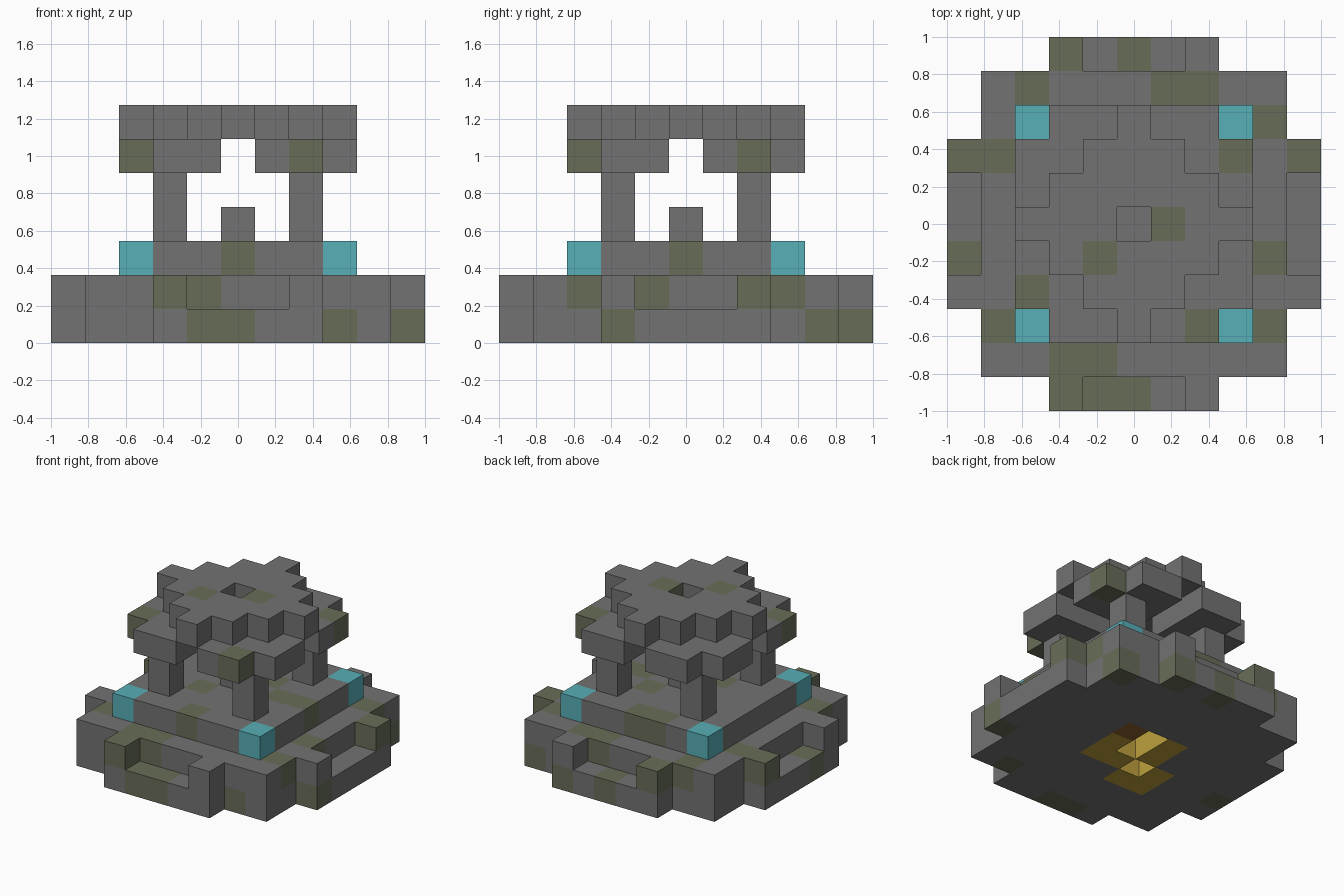
import bpy
import bmesh
from mathutils import Vector

old = bpy.data.objects.get("Cube")
if old:
    bpy.data.objects.remove(old, do_unlink=True)

UNIT = 2 / 11  # edge of one building block


def make_material(name, color):
    mat = bpy.data.materials.new(name)
    mat.use_nodes = True
    rgba = (*color, 1.0)
    mat.diffuse_color = rgba
    shader = mat.node_tree.nodes["Principled BSDF"]
    shader.inputs["Base Color"].default_value = rgba
    shader.inputs["Roughness"].default_value = 0.9
    return mat


MATERIALS = {
    "stone": make_material("stone grey", (0.17, 0.17, 0.17)),
    "moss": make_material("mossy stone", (0.137, 0.152, 0.097)),
    "crystal": make_material("crystal cyan", (0.095, 0.43, 0.475)),
    "gold": make_material("gold", (0.51, 0.35, 0.045)),
    "wood": make_material("brown wood", (0.27, 0.12, 0.025)),
}
SLOTS = list(MATERIALS)

# Mossy blocks on each level, as (x, y) block positions
MOSS = {
    0: [(-1, -5), (0, -5), (3, -4), (5, -2), (4, 4), (2, 5), (0, 5), (-5, -1)],
    1: [(-2, -5), (-2, -4), (-1, -4), (4, -3), (4, -1), (5, 2), (4, 3),
        (-2, 5), (-3, 4), (1, 4), (2, 4), (-5, 2), (-4, 2), (-4, -3)],
    2: [(0, -3), (3, 0), (2, 0), (-1, -1), (1, 1), (-1, 3), (0, 3)],
    5: [(-3, -2), (2, -3), (3, 2)],
    6: [(1, 0), (-1, -1)],
}

# Hidden treasure under the base: hollows with gold around them
HOLLOWS = [(0, 0), (0, 1), (-1, -1)]
GOLD = [(1, -1), (1, 0), (0, -1), (-1, 0), (-1, 1), (-1, -2), (-2, -2), (-2, -1)]
WOOD = [(1, 1)]


# Footprint rules; a and b are distances from the centre in blocks
def base_plan(a, b):
    return max(a, b) <= 4 or min(a, b) <= 2


def ledge_plan(a, b):
    return max(a, b) <= 4 or min(a, b) == 2


def plinth_plan(a, b):
    return max(a, b) <= 3 and a + b < 6


def lamp_plan(a, b):
    return a == b == 3


def pillar_plan(a, b):
    return a == b == 2


def post_plan(a, b):
    return a == b == 0


def eaves_plan(a, b):
    return max(a, b) <= 3 and min(a, b) >= 1 and a + b < 6


def roof_plan(a, b):
    return 1 <= a + b <= 3


PARTS = [
    ("base", base_plan, [0]),
    ("ledge", ledge_plan, [1]),
    ("plinth", plinth_plan, [2]),
    ("corner_crystals", lamp_plan, [2]),
    ("pillars", pillar_plan, [3, 4]),
    ("center_post", post_plan, [3]),
    ("eaves", eaves_plan, [5]),
    ("roof", roof_plan, [6]),
]


def block_material(part, cell):
    x, y, level = cell
    if part == "corner_crystals":
        return "crystal"
    if level == 0 and (x, y) in GOLD:
        return "gold"
    if level == 0 and (x, y) in WOOD:
        return "wood"
    return "moss" if (x, y) in MOSS.get(level, []) else "stone"


def collect_cells(plan, levels):
    span = range(-5, 6)
    return [(x, y, level) for level in levels for x in span for y in span
            if plan(abs(x), abs(y)) and not (level == 0 and (x, y) in HOLLOWS)]


def add_side(bm, center, normal, slot):
    # One square side of a block, wound to face outward
    u = Vector((normal.y, normal.z, normal.x))
    v = normal.cross(u)
    corners = [(-1, -1), (1, -1), (1, 1), (-1, 1)]
    mid = center + normal / 2
    verts = [bm.verts.new((mid + u * s / 2 + v * t / 2) * UNIT) for s, t in corners]
    bm.faces.new(verts).material_index = slot


cells_by_part = {name: collect_cells(plan, levels) for name, plan, levels in PARTS}
filled = {cell for cells in cells_by_part.values() for cell in cells}
DIRECTIONS = [Vector(d) * s for d in ((1, 0, 0), (0, 1, 0), (0, 0, 1)) for s in (1, -1)]

# Build each part from its exposed block sides
for name, cells in cells_by_part.items():
    bm = bmesh.new()
    for cell in cells:
        center = Vector(cell) + Vector((0, 0, 0.5))
        slot = SLOTS.index(block_material(name, cell))
        for normal in DIRECTIONS:
            neighbour = tuple(int(c + n) for c, n in zip(cell, normal))
            if neighbour not in filled:
                add_side(bm, center, normal, slot)
    bmesh.ops.remove_doubles(bm, verts=bm.verts, dist=UNIT / 100)
    mesh = bpy.data.meshes.new(name)
    bm.to_mesh(mesh)
    bm.free()
    for key in SLOTS:
        mesh.materials.append(MATERIALS[key])
    bpy.context.collection.objects.link(bpy.data.objects.new(name, mesh))
